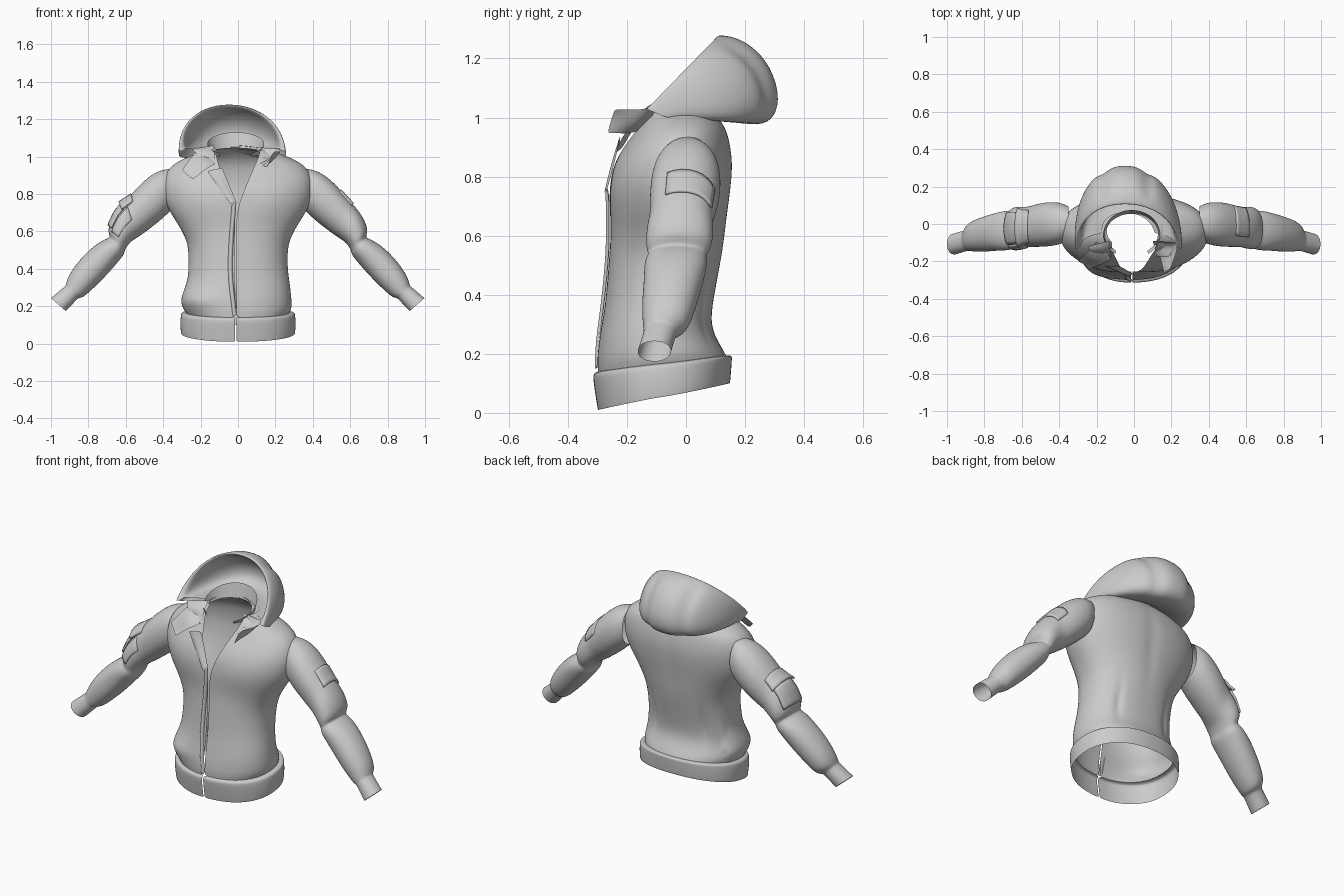
import bpy, bmesh
from math import sin, cos, pi, exp, copysign
from mathutils import Vector


def loft(name, rows, closed=False, subdiv=2, thick=0):
    """Skin a list of equal-length point rows with quads."""
    bm = bmesh.new()
    grid = [[bm.verts.new(p) for p in r] for r in rows]
    n = len(rows[0])
    for a, b in zip(grid, grid[1:]):
        for i in range(n if closed else n - 1):
            j = (i + 1) % n
            bm.faces.new((a[i], a[j], b[j], b[i]))
    bmesh.ops.recalc_face_normals(bm, faces=bm.faces)
    me = bpy.data.meshes.new(name)
    bm.to_mesh(me)
    bm.free()
    ob = bpy.data.objects.new(name, me)
    bpy.context.collection.objects.link(ob)
    me.shade_smooth()
    if thick:
        m = ob.modifiers.new("thickness", 'SOLIDIFY')
        m.thickness = thick
    if subdiv:
        m = ob.modifiers.new("smooth", 'SUBSURF')
        m.levels = m.render_levels = subdiv
    return ob


def spow(v, e):
    return copysign(abs(v) ** e, v)


# Torso: horizontal rings split at the front; bumps are (x, y, z, sx, sz, amount)
BUMPS = [(-.22, -.2, .235, .10, .05, .030), (.17, -.22, .76, .12, .08, .012),
         (-.17, -.22, .76, .12, .08, .012), (.16, .1, .38, .015, .10, -.014),
         (-.16, .1, .38, .015, .10, -.014), (-.27, -.1, .47, .1, .025, -.014),
         (-.25, -.1, .37, .1, .02, -.012), (0, .15, .75, .03, .2, -.008)]


def torso_ring(zf, zb, yf, yb, w, n=64, bumps=True):
    cy, d = (yf + yb) / 2, (yb - yf) / 2
    gap = .004 + max(0, zf - .72) * .40
    g = max(.006, gap / w) ** (1 / .9)
    row = []
    for i in range(n + 1):
        a = g + (2 * pi - 2 * g) * i / n
        x = w * spow(sin(a), .9) - .012 * exp(-((x0 := sin(a)) / .3) ** 2) * (cos(a) > 0)
        y = cy - d * spow(cos(a), .9)
        z = zf + (zb - zf) * (1 - cos(a)) / 2
        if bumps:
            for bx, by, bz, sx, sz, k in BUMPS:
                if by * y > 0:
                    f = k * exp(-((x - bx) / sx) ** 2 - ((z - bz) / sz) ** 2)
                    x += f * sin(a)
                    y -= f * cos(a)
        row.append((x, y, z))
    return row


TORSO = [(.14, .195, -.298, .135, .277), (.17, .215, -.30, .125, .287),
         (.20, .24, -.298, .11, .287), (.235, .27, -.295, .095, .284),
         (.28, .31, -.288, .085, .280), (.34, .365, -.278, .09, .272),
         (.40, .42, -.270, .10, .265), (.50, .52, -.262, .12, .265),
         (.56, .58, -.257, .13, .283), (.62, .64, -.254, .137, .315),
         (.68, .70, -.256, .145, .355), (.76, .76, -.256, .153, .392),
         (.84, .84, -.245, .16, .402), (.90, .90, -.212, .152, .392),
         (.945, .955, -.18, .14, .36), (.98, .995, -.16, .115, .295),
         (1.015, 1.02, -.145, .09, .22), (1.04, 1.05, -.13, .055, .145)]
loft("jacket_body", [torso_ring(*r) for r in TORSO])

# Waistband
BAND = [(.01, .10, -.298, .148, .304), (.02, .107, -.30, .15, .306),
        (.07, .145, -.308, .153, .309), (.12, .185, -.315, .156, .306),
        (.135, .195, -.312, .155, .302), (.14, .195, -.297, .134, .277)]
loft("waistband", [torso_ring(*r, bumps=False) for r in BAND])

# Zip placket strip down the front
ZIP = [(-.012, -.304, .15), (-.022, -.302, .24), (-.034, -.287, .34), (-.036, -.275, .45),
       (-.03, -.266, .56), (-.022, -.266, .66), (-.014, -.268, .76)]
loft("zip_placket", [[(x - .018, y + .008, z), (x - .014, y - .004, z), (x, y - .006, z),
                      (x + .006, y + .006, z)] for x, y, z in ZIP])

# Sleeves: each ring is (top x, top z, bottom x, bottom z, centre y, half depth)
SLEEVE = [(.35, .935, .35, .72, .005, .09), (.40, .932, .385, .685, .003, .112),
          (.45, .91, .43, .645, 0, .118), (.50, .872, .47, .615, -.004, .118),
          (.555, .815, .505, .588, -.01, .113), (.605, .755, .535, .568, -.016, .106),
          (.655, .70, .56, .552, -.02, .113), (.688, .635, .575, .54, -.022, .113),
          (.693, .595, .59, .522, -.026, .108), (.680, .568, .604, .50, -.03, .096),
          (.705, .56, .608, .475, -.033, .105), (.75, .535, .63, .448, -.036, .106),
          (.80, .495, .68, .388, -.043, .10), (.855, .435, .74, .325, -.055, .094),
          (.90, .37, .795, .273, -.064, .084), (.917, .325, .83, .245, -.072, .072),
          (.918, .308, .85, .245, -.085, .058), (.935, .297, .862, .232, -.09, .055),
          (.997, .243, .918, .174, -.107, .056)]


def sleeve_point(u, a, side, k=1.0):
    i = min(int(u), len(SLEEVE) - 2)
    f = u - i
    tx, tz, bx, bz, cy, d = [p + (q - p) * f for p, q in zip(SLEEVE[i], SLEEVE[i + 1])]
    c, s = spow(cos(a), .93) * k, spow(sin(a), .93) * k
    x = (tx + bx) / 2 + (tx - bx) / 2 * c
    return (x * side * (1.003 if side < 0 else 1), cy + d * s, (tz + bz) / 2 + (tz - bz) / 2 * c)


def sleeve_patch(name, side, u0, u1, a0, a1, k0, k1):
    rows = [[sleeve_point(u0 + (u1 - u0) * i / 6, a0 + (a1 - a0) * j / 8, side,
                          k0 + (k1 - k0) * i / 6) for j in range(9)] for i in range(7)]
    ob = loft(name, rows, subdiv=0, thick=.012)
    bpy.ops.object.select_all(action='DESELECT')
    bpy.context.view_layer.objects.active = ob
    ob.select_set(True)
    bpy.ops.object.shade_smooth_by_angle()


for side, label in ((1, "right"), (-1, "left")):
    loft(label + "_sleeve", [[sleeve_point(u, 2 * pi * j / 32, side) for j in range(32)]
                             for u in range(len(SLEEVE))], closed=True)
sleeve_patch("right_sleeve_patch", 1, 3.9, 5.2, -.45, 1.15, 1.04, 1.10)
sleeve_patch("left_pocket_flap", -1, 4.3, 5.4, -.85, .8, 1.06, 1.32)
sleeve_patch("left_sleeve_pocket", -1, 5.3, 7.2, -.75, .7, 1.15, 1.12)
sleeve_patch("left_sleeve_strap", -1, 4.9, 7.6, -1.6, -.9, 1.06, 1.05)

# Hood: arches (base y, base z, half width, apex y, apex z), lining first, then rim and shell
HOOD = [(-.05, 1.04, .14, .06, 1.06), (-.06, 1.04, .20, .15, 1.04), (-.08, 1.04, .235, .25, 1.07),
        (-.10, 1.045, .25, .24, 1.17), (-.115, 1.04, .255, .17, 1.24),
        (-.128, 1.03, .265, .112, 1.262), (-.135, 1.03, .28, .10, 1.277),
        (-.125, 1.025, .286, .13, 1.28), (-.10, 1.015, .287, .20, 1.262),
        (-.08, 1.005, .286, .275, 1.195), (-.06, 1.0, .282, .314, 1.10),
        (-.04, .995, .272, .312, 1.02), (-.03, .995, .255, .268, .968),
        (-.02, 1.005, .2, .15, .985), (-.03, 1.03, .145, .06, 1.04)]


def hood_arch(i, by, bz, w, ay, az, n=36):
    row = []
    for j in range(n + 1):
        t = pi * j / n
        groove = sum(exp(-((t - pi / 2 - o) / .13) ** 2) for o in (-.42, .42))
        s = sin(t) ** .95 * (1 - (.045 * groove if 8 <= i <= 12 else 0))
        x = -.03 * (.4 + .6 * sin(t)) + w * spow(cos(t), .95) - .018
        row.append((x, by + (ay - by) * s, bz + (az - bz) * s))
    return row


loft("hood", [hood_arch(i, *h) for i, h in enumerate(HOOD)])


# Standing neck collar, high at the back and falling to the front
def collar_row(k):
    row = []
    for j in range(33):
        a = pi * (-.30 + 1.60 * j / 32)
        s = (sin(a) + .8) / 1.8
        row.append((-.012 + (.14 + .012 * k) * cos(a), -.055 + (.11 + .02 * k) * sin(a),
                    1.0 + .045 * s + k * (.02 + .065 * max(0, s))))
    return row


loft("neck_collar", [collar_row(k) for k in (0, .35, .7, 1)])


# Loose collar flaps and lapel: gently curved four-corner panels
def panel(name, a, b, c, d, bulge):
    a, b, c, d = map(Vector, (a, b, c, d))
    nrm = (b - a).cross(d - a).normalized()
    rows = []
    for i in range(9):
        u = i / 8
        rows.append([a.lerp(b, u).lerp(d.lerp(c, u), v / 8)
                     + nrm * bulge * sin(pi * u * 1.4) * (.5 + .5 * sin(pi * v / 8))
                     for v in range(9)])
    loft(name, rows, subdiv=1)


panel("left_collar_flap", (-.20, -.09, 1.05), (-.30, -.205, .935), (-.24, -.245, .885),
      (-.12, -.185, .96), .015)
panel("left_collar_fold", (-.25, -.12, 1.04), (-.20, -.17, .985), (-.12, -.18, .96),
      (-.13, -.09, 1.06), .012)
panel("right_collar_flap", (.235, -.09, 1.045), (.20, -.24, 1.02), (.165, -.265, .94),
      (.12, -.14, .965), .018)
panel("right_collar_fold", (.225, -.10, 1.04), (.19, -.17, .99), (.12, -.17, .955),
      (.10, -.09, 1.05), .012)
panel("lapel", (-.165, -.222, .922), (-.085, -.225, .94), (-.006, -.272, .75),
      (-.04, -.274, .745), -.006)
